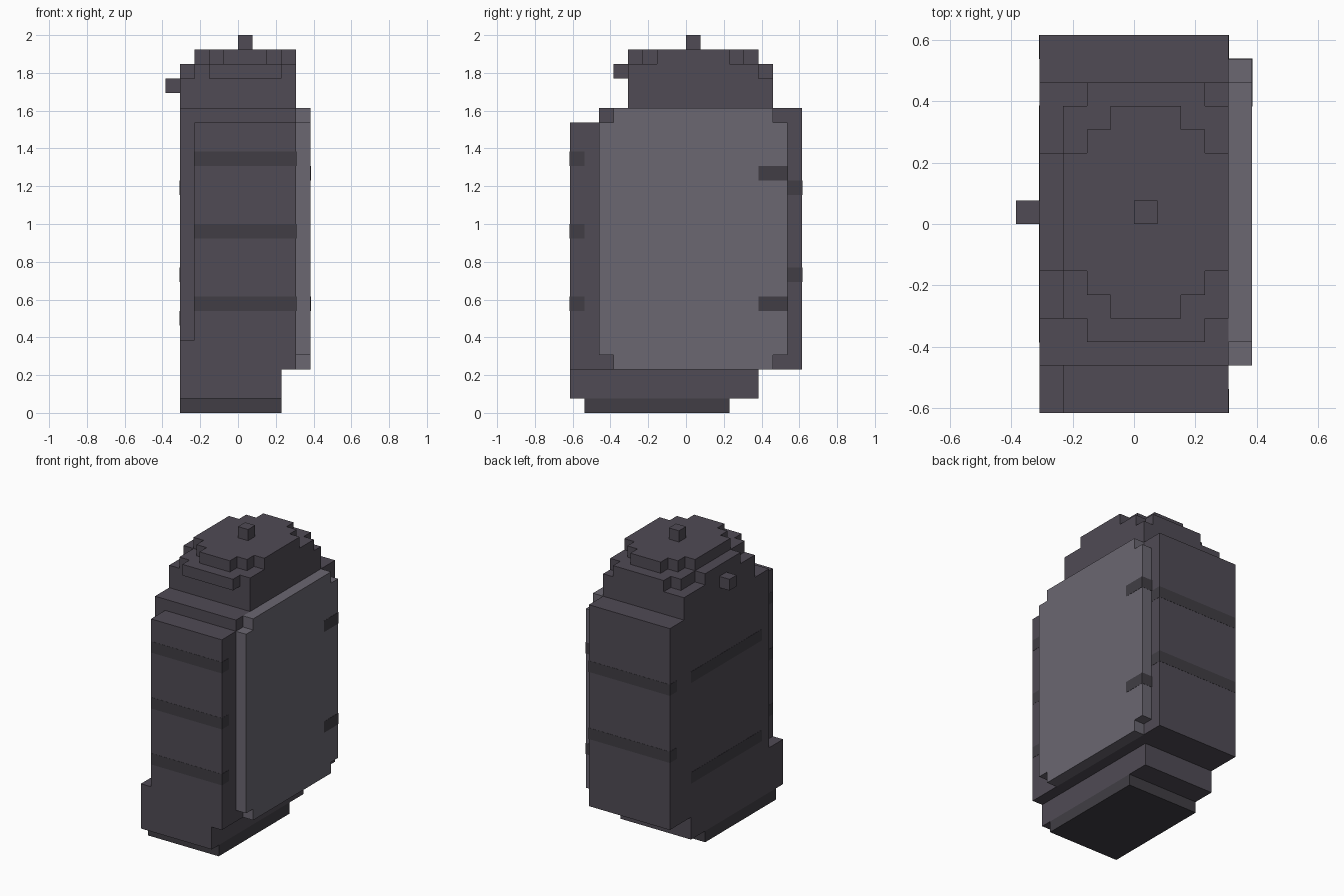
import bpy, bmesh
from mathutils import Vector

if "Cube" in bpy.data.objects:
    bpy.data.objects.remove(bpy.data.objects["Cube"])

U = 1 / 13        # one block of the grid
EPS = 0.015       # painted bands sit a hair proud of the surface (in blocks)


def material(name, rgb):
    m = bpy.data.materials.new(name)
    m.diffuse_color = (*rgb, 1)
    m.use_nodes = True
    m.node_tree.nodes["Principled BSDF"].inputs["Base Color"].default_value = m.diffuse_color
    return m


BODY = material("body_grey", (0.08, 0.07, 0.09))
PANEL = material("panel_grey", (0.145, 0.135, 0.165))
DARK = material("dark_grey", (0.052, 0.048, 0.058))


def prism(name, outline, lo, hi, mat, axis="z"):
    """Extrude a flat outline (in blocks) between lo and hi along z or x."""
    bm = bmesh.new()
    if axis == "z":
        pts = [Vector((a, b, lo)) for a, b in outline]
        move = Vector((0, 0, hi - lo))
    else:
        pts = [Vector((lo, a, b)) for a, b in outline]
        move = Vector((hi - lo, 0, 0))
    face = bm.faces.new([bm.verts.new(p * U) for p in pts])
    res = bmesh.ops.extrude_face_region(bm, geom=[face], use_keep_orig=True)
    verts = [v for v in res["geom"] if isinstance(v, bmesh.types.BMVert)]
    bmesh.ops.translate(bm, verts=verts, vec=move * U)
    bmesh.ops.recalc_face_normals(bm, faces=bm.faces)
    mesh = bpy.data.meshes.new(name)
    bm.to_mesh(mesh)
    bm.free()
    mesh.materials.append(mat)
    ob = bpy.data.objects.new(name, mesh)
    bpy.context.collection.objects.link(ob)
    return ob


def box(name, x, y, z, mat, grow=0):
    x0, x1 = x[0] - grow, x[1] + grow
    y0, y1 = y[0] - grow, y[1] + grow
    return prism(name, [(x0, y0), (x1, y0), (x1, y1), (x0, y1)],
                 z[0], z[1], mat)


# Foot: dark sole, grip block and raised toe at the front left
box("sole", (-4, 3), (-7, 3), (0, 1), DARK)
box("lower_grip", (-4, 3), (-8, 5), (1, 3), BODY)
box("toe", (-4, -3), (-8, -6), (3, 5), BODY)

# Main body with its narrower front block
box("main_body", (-4, 4), (-6, 8), (3, 21), BODY)
box("front_block", (-3, 4), (-8, -6), (3, 20), BODY)

# Raised side panel with notched corners
prism("side_panel",
      [(-5, 3), (6, 3), (6, 4), (7, 4), (7, 20), (6, 20),
       (6, 21), (-5, 21), (-5, 20), (-6, 20), (-6, 4), (-5, 4)],
      4, 5, PANEL, axis="x")

# Neck and two stepped round tiers of the cap
box("neck", (-4, 4), (-4, 6), (21, 23), BODY)
prism("cap_lower_tier",
      [(-2, -5), (3, -5), (3, -4), (4, -4), (4, 5), (3, 5), (3, 6), (-2, 6),
       (-2, 5), (-3, 5), (-3, 3), (-4, 3), (-4, -2), (-3, -2), (-3, -4), (-2, -4)],
      23, 24, BODY)
prism("cap_upper_tier",
      [(-1, -4), (2, -4), (2, -3), (3, -3), (3, -2), (4, -2), (4, 3), (3, 3),
       (3, 4), (2, 4), (2, 5), (-1, 5), (-1, 4), (-2, 4), (-2, 3), (-3, 3),
       (-3, -2), (-2, -2), (-2, -3), (-1, -3)],
      24, 25, BODY)

# Small knobs
box("top_knob", (0, 1), (0, 1), (25, 26), BODY)
box("side_knob", (-5, -4), (0, 1), (22, 23), BODY)

# Dark bands wrapping front, back, left side and panel edge
for z in (7, 12, 17):
    box("front_band", (-3, 4), (-8, -7), (z, z + 1), DARK, EPS)
for z in (9, 15):
    box("back_band", (-4, 4), (7, 8), (z, z + 1), DARK, EPS)
for z in (6, 15):
    box("left_band", (-4, -3), (-5, 5), (z, z + 1), DARK, EPS)
for z in (7, 16):
    box("panel_band", (4, 5), (5, 7), (z, z + 1), DARK, EPS)
